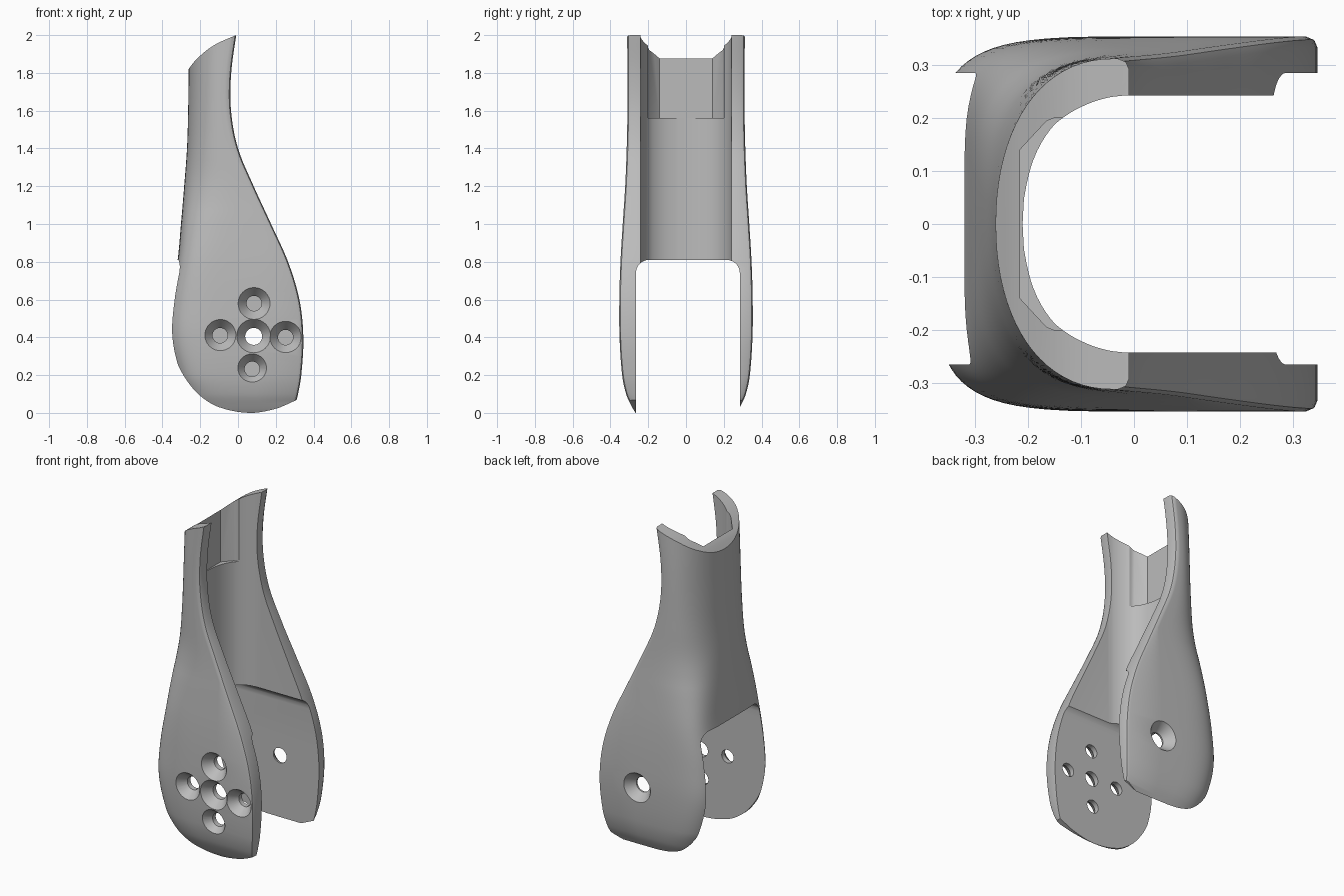
import bpy
import bmesh
import math

default_cube = bpy.data.objects.get("Cube")
if default_cube:
    bpy.data.objects.remove(default_cube, do_unlink=True)

# One plain grey for the whole shell
grey = bpy.data.materials.new("plain grey")
grey.use_nodes = True
colour = (0.5, 0.5, 0.5, 1)
grey.diffuse_color = colour
grey.node_tree.nodes["Principled BSDF"].inputs["Base Color"].default_value = colour


def smooth_rows(rows, steps):
    """Resample control rows with a non-uniform cubic, keyed on the first column."""
    def slope(i, c):
        lo, hi = rows[max(i - 1, 0)], rows[min(i + 1, len(rows) - 1)]
        return (hi[c] - lo[c]) / (hi[0] - lo[0])

    result = []
    for i in range(len(rows) - 1):
        p, q = rows[i], rows[i + 1]
        h = q[0] - p[0]
        for s in range(steps):
            t = s / steps
            ease = t * t * (3 - 2 * t)
            row = [p[0] + h * t]
            for c in range(1, len(p)):
                row.append(p[c] + (q[c] - p[c]) * ease
                           + h * slope(i, c) * t * (1 - t) ** 2
                           - h * slope(i + 1, c) * t * t * (1 - t))
            result.append(row)
    return result + [list(rows[-1])]


def loft(name, rings):
    """Closed solid through rings with equal point counts."""
    bm = bmesh.new()
    loops = [[bm.verts.new(p) for p in ring] for ring in rings]
    for low, high in zip(loops, loops[1:]):
        for i in range(len(low)):
            j = (i + 1) % len(low)
            bm.faces.new((low[i], low[j], high[j], high[i]))
    bm.faces.new(list(reversed(loops[0])))
    bm.faces.new(loops[-1])
    bmesh.ops.recalc_face_normals(bm, faces=bm.faces)
    mesh = bpy.data.meshes.new(name)
    bm.to_mesh(mesh)
    bm.free()
    mesh.materials.append(grey)
    obj = bpy.data.objects.new(name, mesh)
    bpy.context.collection.objects.link(obj)
    return obj


def prism(name, profile, axis, start, end):
    """Extrude a 2D profile along an axis (0 = x, 1 = y, 2 = z)."""
    def place(p, d):
        point = list(p)
        point.insert(axis, d)
        return point
    return loft(name, [[place(p, d) for p in profile] for d in (start, end)])


def combine(target, cutter, operation="DIFFERENCE"):
    cutter.hide_render = True
    mod = target.modifiers.new(cutter.name, "BOOLEAN")
    mod.operation = operation
    mod.solver = "EXACT"
    mod.object = cutter
    bpy.context.view_layer.objects.active = target
    bpy.ops.object.modifier_apply(modifier=mod.name)
    bpy.data.objects.remove(cutter, do_unlink=True)


# Outer body: height, rear x, half width, squareness, open edge x
body_rows = [
    (-0.02, -0.27, 0.255, 4, 0.29),
    (0.03, -0.27, 0.285, 4, 0.3),
    (0.1, -0.29, 0.317, 4.5, 0.318),
    (0.2, -0.33, 0.338, 5, 0.335),
    (0.4, -0.373, 0.352, 5, 0.346),
    (0.6, -0.36, 0.353, 5, 0.325),
    (0.8, -0.321, 0.347, 5.3, 0.265),
    (1.0, -0.302, 0.335, 4.2, 0.175),
    (1.2, -0.285, 0.322, 3, 0.083),
    (1.4, -0.27, 0.314, 2.5, 0),
    (1.6, -0.264, 0.31, 2.2, -0.037),
    (1.8, -0.261, 0.31, 2.1, -0.036),
    (2.03, -0.26, 0.312, 2.1, -0.005),
]


def body_ring(z, rear, half, power, edge):
    centre = min(edge - 0.03, 0.1)
    ring = []
    count = 40
    for i in range(count + 1):
        a = math.pi * (i / count - 0.5)
        x = centre - (centre - rear) * max(math.cos(a), 0) ** (2 / power)
        y = half * math.copysign(abs(math.sin(a)) ** (2 / power), a)
        ring.append((x, y, z))
    rim = [(edge - 0.02, half), (edge - 0.006, half - 0.006), (edge, half - 0.02)]
    ring += [(x, y, z) for x, y in rim]
    ring += [(x, -y, z) for x, y in reversed(rim)]
    return ring


shell = loft("leg_shell", [body_ring(*row) for row in smooth_rows(body_rows, 6)])

# Side outline: rounded lower lobe and swept top edge
lower = [(-0.352, 0.42), (-0.345, 0.34), (-0.32, 0.26), (-0.27, 0.17), (-0.2, 0.09),
         (-0.1, 0.03), (0.06, 0.0), (0.2, 0.022), (0.31, 0.068)]
upper = [(-0.27, 1.81), (-0.22, 1.872), (-0.13, 1.945), (-0.01, 2.0)]
outline = smooth_rows(lower, 5) + [(0.5, 0.16), (0.5, 2.0)]
outline += list(reversed(smooth_rows(upper, 6)))
outline += [(-0.45, 1.81), (-0.45, 0.6), (-0.352, 0.5)]
combine(shell, prism("side_outline", outline, 1, -0.6, 0.6), "INTERSECT")

# Rounded channel running down the inside
half_channel = [(-0.21, 0.0), (-0.207, 0.05), (-0.19, 0.12), (-0.16, 0.175),
                (-0.13, 0.203), (-0.09, 0.225), (-0.05, 0.238), (-0.02, 0.242)]
curve = smooth_rows(half_channel, 4)
channel = [(0.6, 0.242)] + list(reversed(curve))
channel += [(x, -y) for x, y in curve[1:]] + [(0.6, -0.242)]
combine(shell, prism("channel_cutter", channel, 2, 0.6, 2.2))

# Wide joint gap below, with rounded upper corners
radius, gap_top = 0.07, 0.81
gap = [(-0.265, -0.2), (0.285, -0.2)]
for side, wall, first in ((1, 0.285, 0), (-1, -0.265, 1)):
    arc = []
    for i in range(9):
        a = math.pi / 2 * i / 8
        arc.append((wall + side * radius * (math.cos(a) - 1),
                    gap_top + radius * (math.sin(a) - 1)))
    gap += list(reversed(arc)) if first else arc
combine(shell, prism("gap_cutter", gap, 0, -0.6, 0.6))

# Square-backed pocket in the upper channel
pocket = [(0.2, -0.2), (0.2, 0.2), (-0.15, 0.2), (-0.165, 0.194), (-0.215, 0.14)]
pocket += [(x, -y) for x, y in reversed(pocket[2:])]
combine(shell, prism("pocket_cutter", pocket, 2, 1.56, 2.2))


# Countersunk screw holes: five in the front plate, one in the back plate
def screw_hole(x, z, bore, sink, side):
    def circle(r, y):
        return [(x + r * math.cos(math.tau * i / 32), side * y,
                 z + r * math.sin(math.tau * i / 32)) for i in range(32)]
    flare = sink + (sink - bore)
    rings = [circle(bore, 0.15), circle(bore, 0.295),
             circle(sink, 0.347), circle(flare, 0.4)]
    combine(shell, loft("screw_hole", rings))


for side in (-1, 1):
    screw_hole(0.083, 0.405, 0.045, 0.086, side)
for x, z in ((0.085, 0.58), (-0.095, 0.41), (0.252, 0.4), (0.075, 0.232)):
    screw_hole(x, z, 0.04, 0.08, -1)

# Smooth skin with crisp cut edges
bpy.ops.object.select_all(action="DESELECT")
shell.select_set(True)
bpy.context.view_layer.objects.active = shell
bpy.ops.object.shade_smooth_by_angle(angle=math.radians(30))
